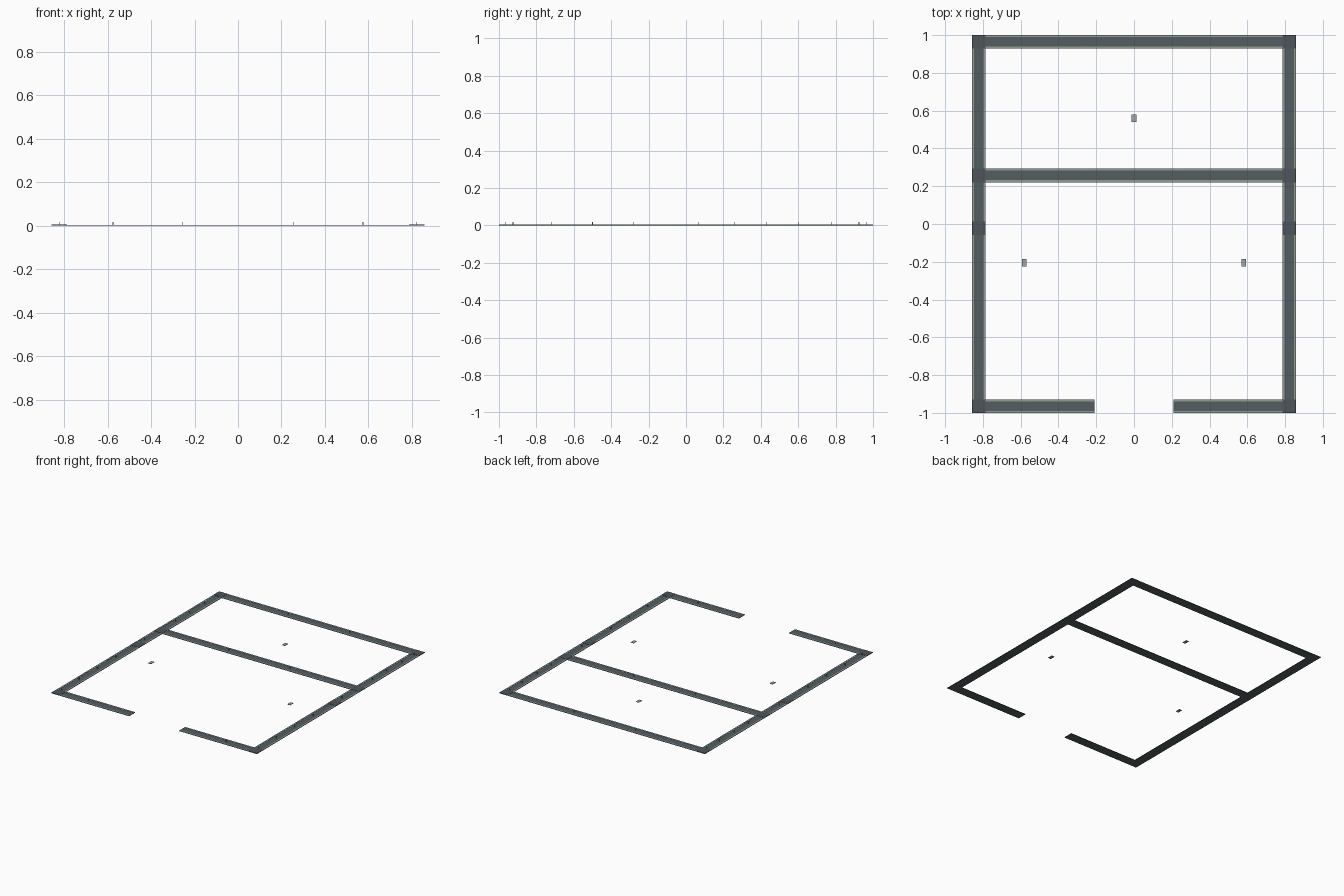
import bpy

if "Cube" in bpy.data.objects:
    bpy.data.objects.remove(bpy.data.objects["Cube"])


def material(name, rgb):
    m = bpy.data.materials.new(name)
    m.diffuse_color = (*rgb, 1)
    m.use_nodes = True
    m.node_tree.nodes["Principled BSDF"].inputs["Base Color"].default_value = m.diffuse_color
    return m


SLATE = material("slate", (0.09, 0.11, 0.12))
TRIM = material("pale_trim", (0.28, 0.34, 0.31))
DARK = material("dark_slate", (0.075, 0.09, 0.1))
STEEL = material("steel", (0.36, 0.39, 0.4))


def box(name, x0, x1, y0, y1, z0, z1, mat):
    bpy.ops.mesh.primitive_cube_add(
        size=1, location=((x0 + x1) / 2, (y0 + y1) / 2, (z0 + z1) / 2))
    o = bpy.context.object
    o.name = name
    o.scale = (x1 - x0, y1 - y0, z1 - z0)
    bpy.ops.object.transform_apply(location=False, rotation=False, scale=True)
    o.data.materials.append(mat)


W = 0.072     # track width
H = 0.003     # track thickness
LIP = 0.011   # pale border width
X = 0.858     # outer half width
XC = X - W / 2


def track(name, x0, x1, y0, y1):
    """Thin floor track with a pale border along both long edges."""
    box(name, x0, x1, y0, y1, 0, H, SLATE)
    if x1 - x0 > y1 - y0:
        for y in (y0, y1 - LIP):
            box(name + "_trim", x0, x1, y, y + LIP, H, H + 0.001, TRIM)
    else:
        for x in (x0, x1 - LIP):
            box(name + "_trim", x, x + LIP, y0, y1, H, H + 0.001, TRIM)


def pin(x, y):
    box("pin", x - 0.0015, x + 0.0015, y - 0.0015, y + 0.0015, H, 0.017, STEEL)


# Cross tracks: back, partition, and front pair either side of the doorway
XI = X - W
track("back_track", -XI, XI, 1 - W, 1)
track("partition_track", -XI, XI, 0.257 - W / 2, 0.257 + W / 2)
track("front_left_track", -XI, -0.208, -1, -1 + W)
track("front_right_track", 0.208, XI, -1, -1 + W)

# Side tracks, junction plates and pins
for s in (-1, 1):
    track("side_track", s * XC - W / 2, s * XC + W / 2, -1, 1)
    for y in (-1 + W / 2, -0.022, 0.257, 1 - W / 2):
        box("junction_plate", s * XC - W / 2, s * XC + W / 2,
            y - W / 2, y + W / 2, H, H + 0.0015, DARK)
    for y in (-0.925, -0.72, -0.5, -0.28, 0.065, 0.43, 0.6, 0.78, 0.925):
        pin(s * XC, y)
    pin(s * 0.575, -1 + W / 2)
    pin(s * 0.257, 0.257)
    pin(s * 0.257, 1 - W / 2)

# Small floor sockets inside the rooms
for x, y in ((0, 0.56), (-0.58, -0.205), (0.58, -0.205)):
    box("floor_socket", x - 0.012, x + 0.012, y - 0.019, y + 0.019, 0, 0.003, STEEL)
